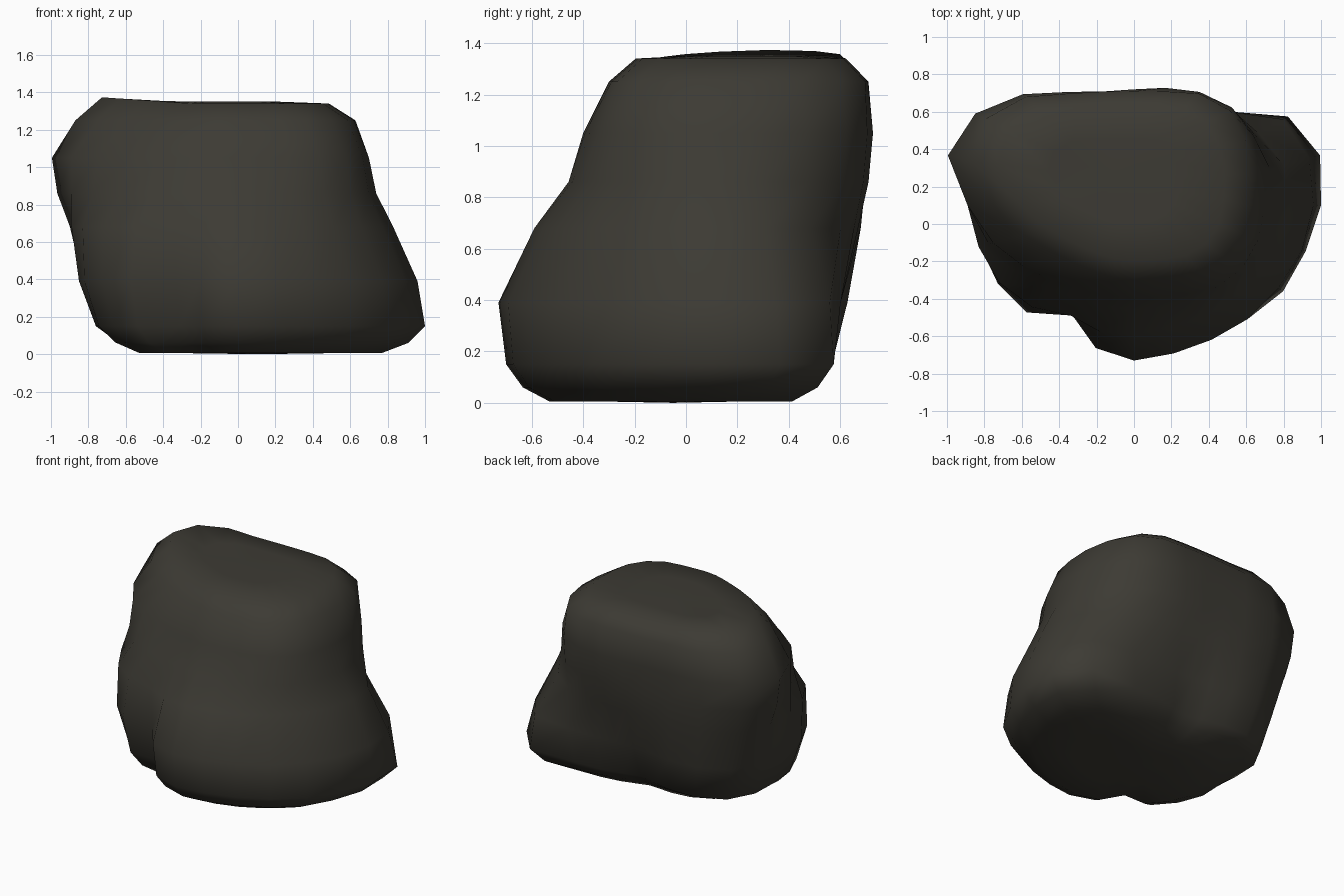
import bpy
import bmesh
from math import sin, cos, tau
from mathutils import Vector

cube = bpy.data.objects.get("Cube")
if cube:
    bpy.data.objects.remove(cube, do_unlink=True)

# Dark stone material
stone = bpy.data.materials.new("dark_stone")
stone.use_nodes = True
stone_color = (0.046, 0.043, 0.034, 1)
stone.diffuse_color = stone_color
shader = stone.node_tree.nodes["Principled BSDF"]
shader.inputs["Base Color"].default_value = stone_color
shader.inputs["Roughness"].default_value = 0.9

# Cross-sections of the boulder: radii in hundredths, counter-clockwise from +x
foot = [100, 103, 95, 67, 54, 45, 41, 45, 54, 66, 76, 78,
        76, 77, 77, 76, 62, 76, 80, 80, 82, 86, 92, 95]
lobes = [96, 97, 92, 71, 58, 51, 49, 52, 61, 73, 83, 86,
         85, 85, 84, 81, 67, 79, 83, 82, 83, 86, 89, 93]
waist = [83, 83, 77, 71, 64, 59, 57, 60, 67, 80, 91, 93,
         89, 86, 83, 77, 68, 70, 69, 68, 70, 72, 76, 80]
shoulder = [70, 72, 74, 74, 70, 65, 62, 63, 70, 84, 98, 103,
            89, 78, 67, 58, 53, 50, 50, 51, 55, 62, 67, 69]
crown = [62, 65, 69, 72, 69, 63, 61, 63, 69, 82, 92, 90,
         75, 61, 50, 44, 41, 40, 40, 41, 45, 52, 58, 61]


def section(radii, z):
    """Outline of one level as points around the boulder's axis."""
    step = tau / len(radii)
    return [Vector((r / 100 * cos(i * step), 0.1 + r / 100 * sin(i * step), z))
            for i, r in enumerate(radii)]


def shrink(radii, z, scale, center):
    """Smaller copy of a level, used to round off the top and bottom."""
    c = Vector((*center, z))
    return [c + (p - c) * scale for p in section(radii, z)]


low, high = (0.1, -0.05), (-0.12, 0.25)
neck = [0.3 * a + 0.7 * b for a, b in zip(waist, shoulder)]
levels = [shrink(foot, 0.015, 0.4, low), shrink(foot, 0.015, 0.74, low),
          shrink(foot, 0.07, 0.9, low), section(foot, 0.16),
          section(lobes, 0.4), section(waist, 0.69), section(neck, 0.87),
          section(shoulder, 1.06), section(crown, 1.26),
          shrink(crown, 1.35, 0.81, high), shrink(crown, 1.36, 0.45, high)]

# Underside lifts towards the right rear, top lifts towards its outer edge
for level in levels[:3]:
    for p in level:
        p.z += 0.12 * max(0, p.y - 0.5 * p.x - 0.2)
for p in levels[-2]:
    p.z += 0.07 * max(0, -p.x - 0.25)

# Loft the levels and close both ends with a fan
bm = bmesh.new()
rings = [[bm.verts.new(p) for p in level] for level in levels]
count = len(foot)
for a, b in zip(rings, rings[1:]):
    for i in range(count):
        j = (i + 1) % count
        bm.faces.new((a[i], a[j], b[j], b[i]))
for ring, center, z in ((rings[0], low, 0.01), (rings[-1], high, 1.36)):
    tip = bm.verts.new((*center, z))
    for i in range(count):
        bm.faces.new((ring[i], ring[(i + 1) % count], tip))
bmesh.ops.recalc_face_normals(bm, faces=bm.faces)
for face in bm.faces:
    face.smooth = True

mesh = bpy.data.meshes.new("boulder")
bm.to_mesh(mesh)
bm.free()
mesh.materials.append(stone)
boulder = bpy.data.objects.new("boulder", mesh)
bpy.context.collection.objects.link(boulder)

# Rest the stone on the ground
lowest = min(v.co.z for v in mesh.vertices)
for v in mesh.vertices:
    v.co.z -= lowest
